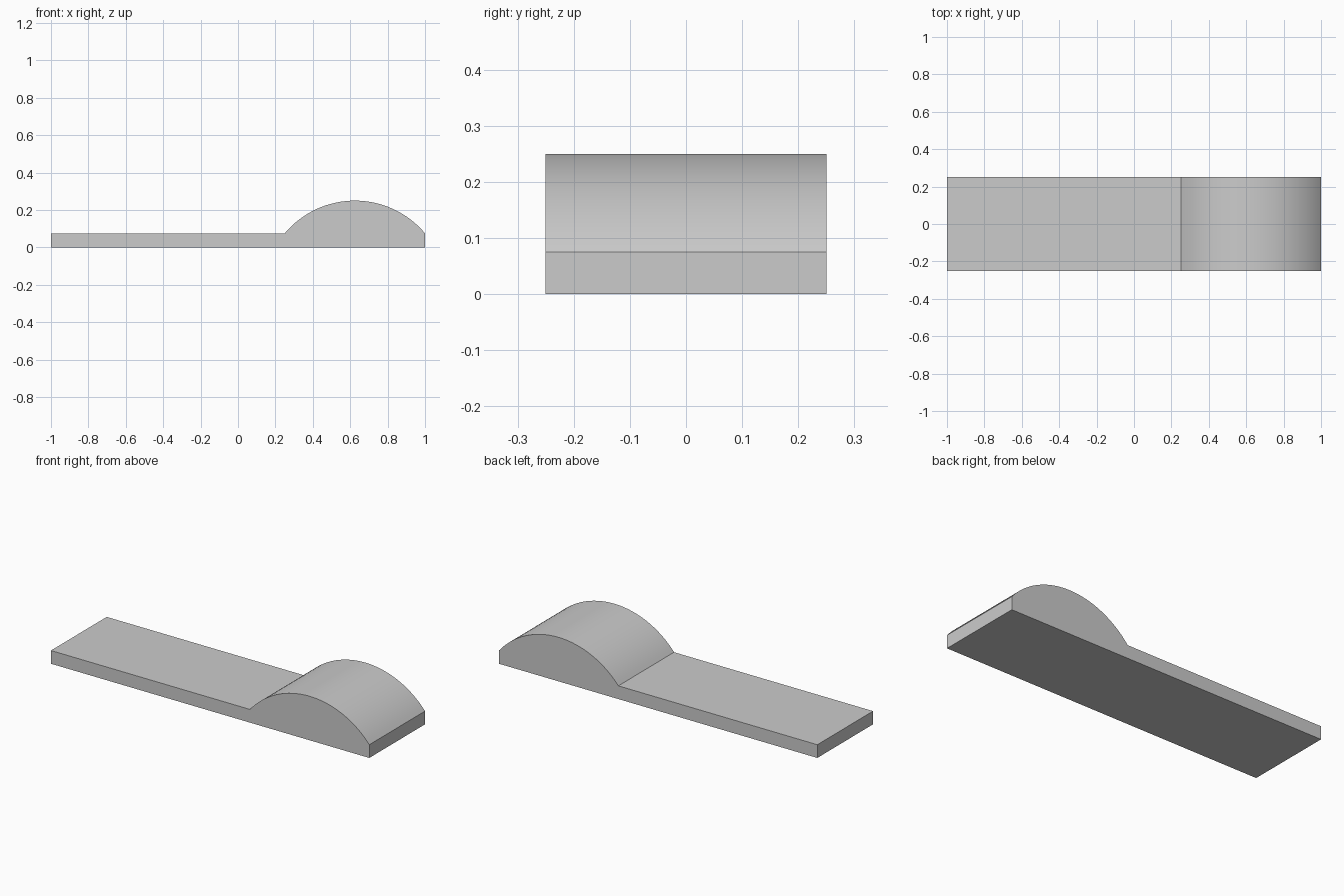
import bpy, bmesh
from math import sin, cos, asin

cube = bpy.data.objects.get("Cube")
if cube:
    bpy.data.objects.remove(cube, do_unlink=True)

HALF_DEPTH = 0.25
THICK = 0.075
ARC_MID, ARC_HALF, ARC_RISE = 0.625, 0.375, 0.175
SEGMENTS = 32

# Plain grey material
grey = bpy.data.materials.new("plain_grey")
grey.use_nodes = True
colour = (0.6, 0.6, 0.6, 1)
grey.diffuse_color = colour
grey.node_tree.nodes["Principled BSDF"].inputs["Base Color"].default_value = colour

# Side profile: flat slab, then a circular arch
radius = (ARC_HALF ** 2 + ARC_RISE ** 2) / (2 * ARC_RISE)
centre_z = THICK + ARC_RISE - radius
sweep = asin(ARC_HALF / radius)
profile = [(1, 0), (-1, 0), (-1, THICK)]
for i in range(SEGMENTS + 1):
    a = sweep * (2 * i / SEGMENTS - 1)
    profile.append((ARC_MID + radius * sin(a), centre_z + radius * cos(a)))

# Extrude the profile through the depth
bm = bmesh.new()
face = bm.faces.new([bm.verts.new((x, -HALF_DEPTH, z)) for x, z in profile])
result = bmesh.ops.extrude_face_region(bm, geom=[face], use_keep_orig=True)
moved = [g for g in result["geom"] if isinstance(g, bmesh.types.BMVert)]
bmesh.ops.translate(bm, verts=moved, vec=(0, 2 * HALF_DEPTH, 0))
bmesh.ops.recalc_face_normals(bm, faces=bm.faces)

mesh = bpy.data.meshes.new("arched_board")
bm.to_mesh(mesh)
bm.free()
mesh.materials.append(grey)
board = bpy.data.objects.new("arched_board", mesh)
bpy.context.collection.objects.link(board)

# Smooth arch with crisp edges
bpy.ops.object.select_all(action="DESELECT")
board.select_set(True)
bpy.context.view_layer.objects.active = board
bpy.ops.object.shade_smooth_by_angle(angle=0.52)
